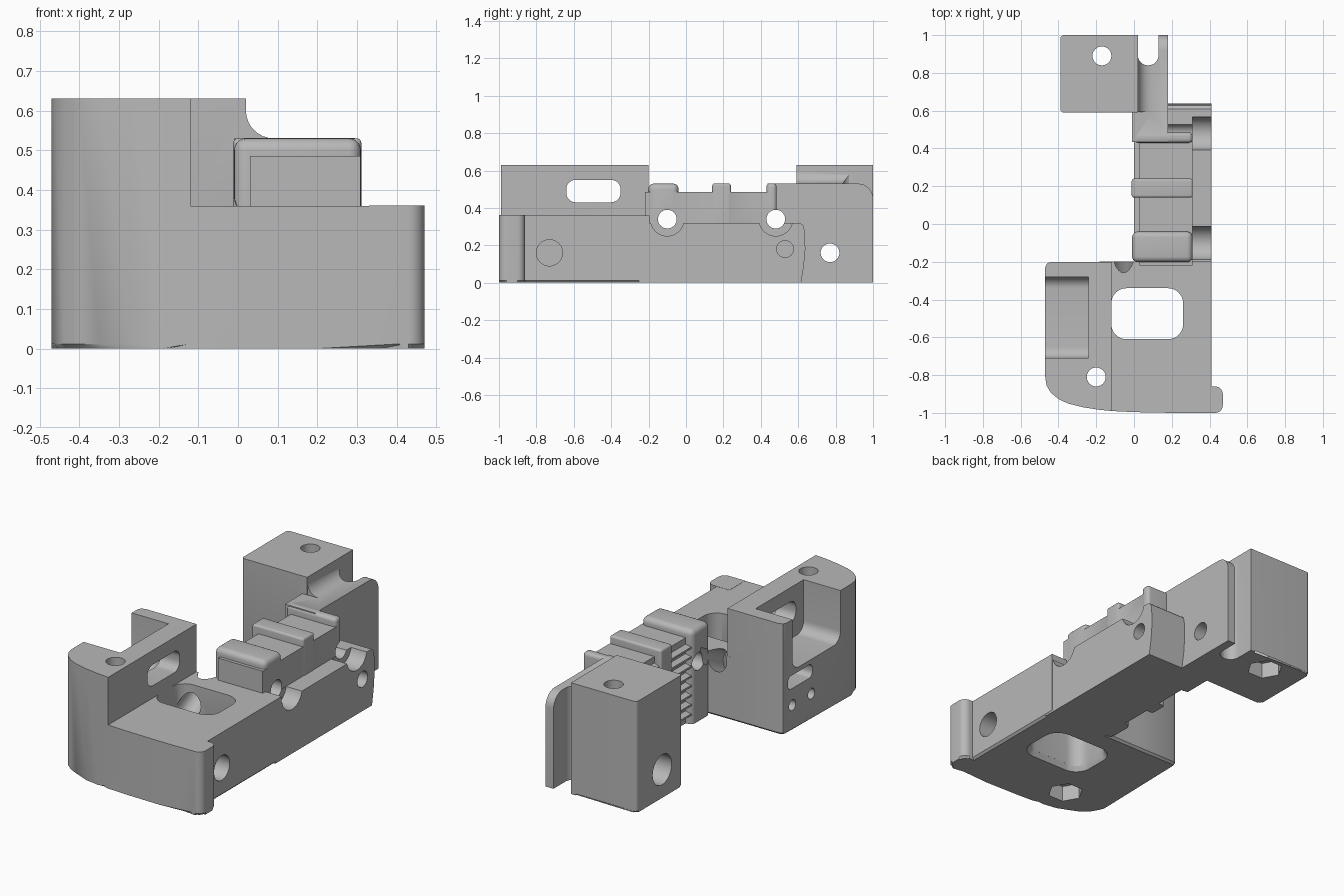
import bpy, bmesh, math
from mathutils import Vector

if "Cube" in bpy.data.objects:
    bpy.data.objects.remove(bpy.data.objects["Cube"])

grey = bpy.data.materials.new("plain_grey")
grey.diffuse_color = (0.48, 0.48, 0.48, 1)
grey.use_nodes = True
grey.node_tree.nodes["Principled BSDF"].inputs["Base Color"].default_value = grey.diffuse_color


def finish(name, bm):
    bmesh.ops.recalc_face_normals(bm, faces=bm.faces[:])
    me = bpy.data.meshes.new(name)
    bm.to_mesh(me)
    bm.free()
    me.materials.append(grey)
    ob = bpy.data.objects.new(name, me)
    bpy.context.collection.objects.link(ob)
    return ob


def prism(name, pts, axis, lo, hi, chamfer=0):
    """Extrude a 2D outline along x (y,z), y (x,z) or z (x,y)."""
    place = {"x": lambda a, b, t: (t, a, b), "y": lambda a, b, t: (a, t, b),
             "z": lambda a, b, t: (a, b, t)}[axis]
    bm = bmesh.new()
    v0 = [bm.verts.new(place(a, b, lo)) for a, b in pts]
    v1 = [bm.verts.new(place(a, b, hi)) for a, b in pts]
    bottom = bm.faces.new(v0)
    bm.faces.new(v1)
    for i in range(len(pts)):
        j = (i + 1) % len(pts)
        bm.faces.new((v0[i], v0[j], v1[j], v1[i]))
    if chamfer:
        bmesh.ops.bevel(bm, geom=bottom.edges[:], offset=chamfer, segments=1, affect='EDGES')
    return finish(name, bm)


def rounded(a0, a1, b0, b1, r, corners=(1, 1, 1, 1), n=8):
    """Rectangle with chosen round corners: low-low, high-low, high-high, low-high."""
    pts = []
    spots = [(a0, b0, 1, 1), (a1, b0, -1, 1), (a1, b1, -1, -1), (a0, b1, 1, -1)]
    for k, (a, b, sa, sb) in enumerate(spots):
        if not corners[k]:
            pts.append((a, b))
            continue
        for i in range(n + 1):
            t = math.pi + k * math.pi / 2 + i * math.pi / 2 / n
            pts.append((a + sa * r + r * math.cos(t), b + sb * r + r * math.sin(t)))
    return pts


def circle(a, b, r, n=40, turn=0):
    return [(a + r * math.cos(turn + 2 * math.pi * i / n),
             b + r * math.sin(turn + 2 * math.pi * i / n)) for i in range(n)]


def box(name, x0, x1, y0, y1, z0, z1, r=0):
    """Block whose edges, except those of the bottom, can be rounded."""
    bm = bmesh.new()
    bmesh.ops.create_cube(bm, size=1)
    for v in bm.verts:
        v.co = ((x0, x1)[v.co.x > 0], (y0, y1)[v.co.y > 0], (z0, z1)[v.co.z > 0])
    if r:
        edges = [e for e in bm.edges if max(v.co.z for v in e.verts) > z0 + 1e-4]
        bmesh.ops.bevel(bm, geom=edges, offset=r, segments=5, profile=0.5, affect='EDGES')
    return finish(name, bm)


solids, cuts = [], []

# Front block: tall left half with a curved nose, low right half
nose = [(-0.12, -0.99), (-0.19, -0.983), (-0.27, -0.97), (-0.35, -0.95), (-0.40, -0.927),
        (-0.44, -0.893), (-0.463, -0.855), (-0.47, -0.81)]
back = [(-0.47, -0.23), (-0.461, -0.209), (-0.44, -0.2)]
body = prism("bracket_body", nose + back + [(-0.12, -0.2)], "z", 0, 0.63, 0.012)
low = prism("low_base", [(-0.2, -0.98), (-0.12, -0.99), (0.0, -0.996), (0.2, -1), (0.41, -1),
                         (0.41, -0.195), (-0.2, -0.2)], "z", 0, 0.36, 0.012)
solids.append(low)
solids.append(prism("side_lip", rounded(0.33, 0.47, -1, -0.86, 0.04, (0, 1, 1, 0)),
                    "z", 0, 0.361, 0.012))

# Long rail: outer ledge with a bowed end, grooved core and raised ridges
solids.append(prism("outer_ledge", [(-0.25, 0), (0.615, 0), (0.63, 0.09), (0.638, 0.18),
                                    (0.635, 0.27), (0.628, 0.305), (0.61, 0.32), (-0.25, 0.32)],
                    "x", 0.15, 0.409))
solids.append(box("rail_core", 0.03, 0.309, -0.22, 0.46, 0, 0.485))
solids.append(box("front_ridge", -0.01, 0.31, -0.202, -0.04, 0.001, 0.53, 0.03))
solids.append(box("middle_ridge", -0.012, 0.311, 0.14, 0.24, 0.001, 0.53, 0.012))
solids.append(box("rear_ridge", 0.0, 0.31, 0.43, 0.485, 0.001, 0.531, 0.02))
for i in range(8):
    z = 0.035 + i * 0.054
    solids.append(prism("grip_tooth", [(0.04, z), (0.0, z + 0.015), (0.0, z + 0.025), (0.04, z + 0.04)],
                        "y", -0.06, 0.45))

# Rear plate and rear post, joined by a concave fillet
solids.append(prism("rear_plate", rounded(0.435, 1, 0, 0.53, 0.08, (0, 0, 1, 0)), "x", -0.01, 0.18))
solids.append(prism("rear_post", rounded(-0.39, 0.02, 0.59, 1, 0.02, (1, 0, 0, 1)),
                    "z", 0, 0.63, 0.008))
fillet = [(0.0, 0.50), (0.09, 0.50)] + [
    (0.09 - 0.07 * math.sin(t), 0.60 - 0.07 * math.cos(t))
    for t in [i * math.pi / 16 for i in range(9)]] + [(0.0, 0.60)]
solids.append(prism("post_fillet", fillet, "y", 0.592, 0.93))

# Pocket in the tall block, its side window, and the base window
cuts.append(prism("pocket", rounded(-0.71, -0.28, 0.34, 0.8, 0.06, (1, 1, 0, 0)), "x", -0.6, -0.24))
cuts.append(prism("wall_slot", rounded(-0.64, -0.35, 0.43, 0.55, 0.05), "x", -0.3, -0.05))
cuts.append(prism("base_window", rounded(-0.12, 0.26, -0.61, -0.34, 0.08), "z", -0.1, 0.5))
flare = prism("window_flare", rounded(-0.15, 0.29, -0.64, -0.31, 0.1), "z", -0.03, 0.03)
for v in flare.data.vertices:
    if v.co.z > 0:
        v.co.x = 0.07 + (v.co.x - 0.07) * 0.86
        v.co.y = -0.475 + (v.co.y + 0.475) * 0.82
cuts.append(flare)
cuts.append(prism("side_slot", rounded(-0.46, -0.24, 0.24, 0.315, 0.03), "x", -0.6, -0.27))
for y in (-0.28, -0.45):
    cuts.append(prism("small_screw_hole", circle(y, 0.145, 0.03, 24), "x", -0.6, -0.3))

# Slanted bore from the rear of the base into the window
bore = prism("slanted_bore", circle(0, 0, 0.06), "z", -0.2, 0.2)
rot = Vector((0, 0.3, 0.16)).to_track_quat('Z', 'Y').to_matrix().to_4x4()
rot.translation = (-0.055, -0.28, 0.28)
bore.data.transform(rot)
cuts.append(bore)

# Cross bores with wide seats at the ledge
for y in (-0.10, 0.48):
    cuts.append(prism("cross_bore", circle(y, 0.34, 0.05), "x", -0.2, 0.6))
    cuts.append(prism("bore_seat", circle(y, 0.34, 0.09), "x", 0.311, 0.6))

# Blind holes on the right, and the rear through hole with counterbore
cuts.append(prism("front_blind_hole", circle(-0.73, 0.16, 0.07), "x", 0.30, 0.6))
cuts.append(prism("rear_blind_hole", circle(0.53, 0.18, 0.045), "x", 0.30, 0.6))
cuts.append(prism("rear_cross_hole", circle(0.77, 0.16, 0.05), "x", -0.6, 0.6))
cuts.append(prism("rear_counterbore", circle(0.77, 0.16, 0.085), "x", -0.6, -0.27))

# Vertical bolt holes with hexagonal nut seats underneath
for x, y in ((-0.20, -0.81), (-0.17, 0.89)):
    cuts.append(prism("bolt_hole", circle(x, y, 0.05), "z", -0.2, 0.9))
    cuts.append(prism("nut_seat", circle(x, y, 0.095, 6), "z", -0.2, 0.09))

# Slot between the rear post and the rear plate
cuts.append(prism("rear_slot", rounded(0.02, 0.13, 0.84, 1.2, 0.054, (1, 1, 0, 0)), "z", -0.2, 0.9))

# Join the solids, then cut the openings
for group, op in ((solids, 'UNION'), (cuts, 'DIFFERENCE')):
    for tool in group:
        m = body.modifiers.new(tool.name, 'BOOLEAN')
        m.operation, m.solver, m.object = op, 'EXACT', tool
        tool.hide_render = True
bpy.context.view_layer.update()
result = bpy.data.meshes.new_from_object(body.evaluated_get(bpy.context.evaluated_depsgraph_get()))
body.modifiers.clear()
body.data = result
for tool in solids + cuts:
    bpy.data.objects.remove(tool)
result.materials.clear()
result.materials.append(grey)
for p in result.polygons:
    p.material_index = 0

bpy.ops.object.select_all(action='DESELECT')
body.select_set(True)
bpy.context.view_layer.objects.active = body
bpy.ops.object.shade_smooth_by_angle(angle=math.radians(30))
